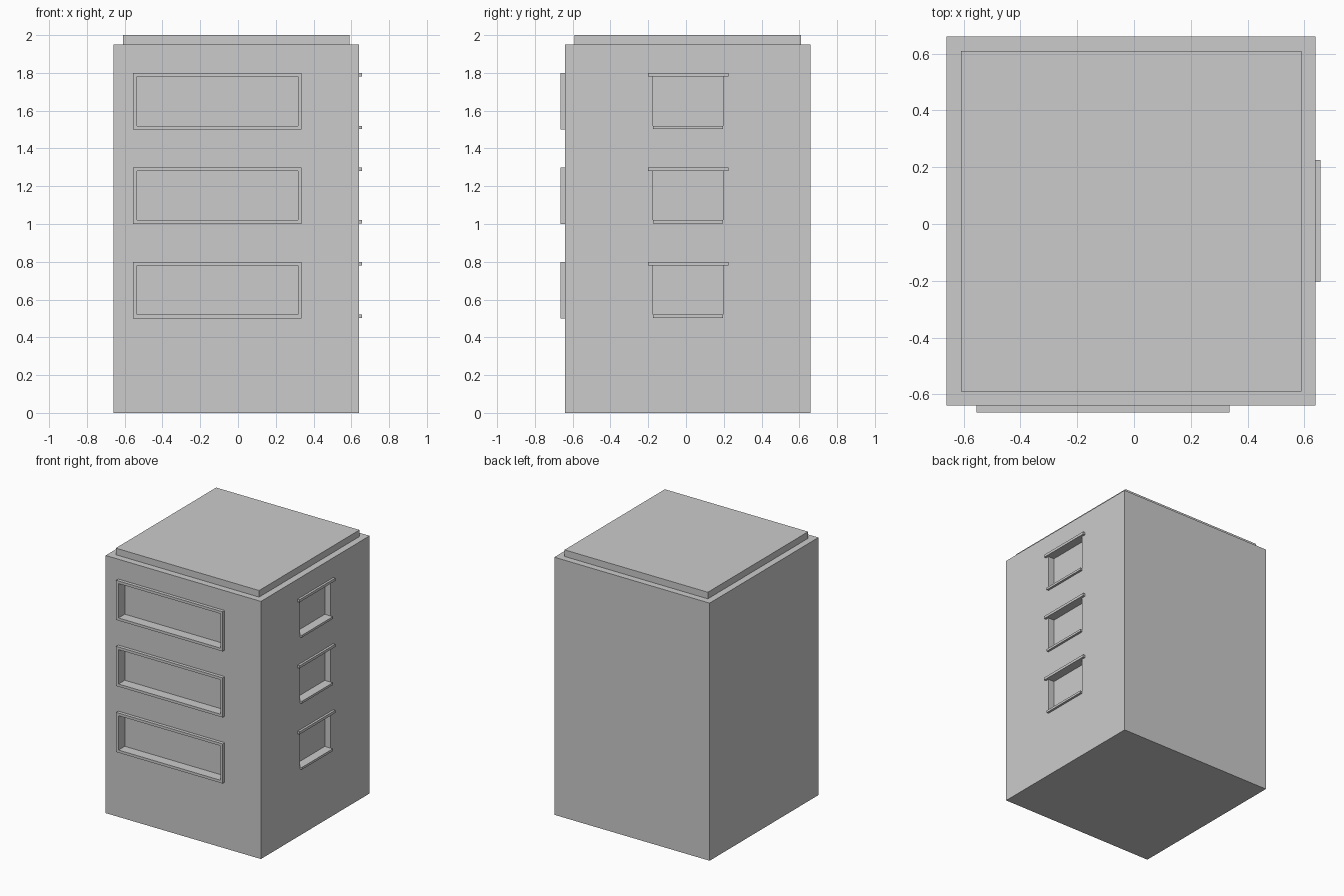
import bpy, bmesh
from mathutils import Matrix, Vector

if "Cube" in bpy.data.objects:
    bpy.data.objects.remove(bpy.data.objects["Cube"])


def finish(bm, name):
    bmesh.ops.recalc_face_normals(bm, faces=bm.faces)
    mesh = bpy.data.meshes.new(name)
    bm.to_mesh(mesh)
    bm.free()
    obj = bpy.data.objects.new(name, mesh)
    bpy.context.collection.objects.link(obj)
    return obj


def add_box(bm, lo, hi):
    lo, hi = Vector(lo), Vector(hi)
    m = Matrix.Translation((lo + hi) / 2) @ Matrix.Diagonal((*(hi - lo), 1))
    bmesh.ops.create_cube(bm, size=1, matrix=m)


def box(name, lo, hi):
    bm = bmesh.new()
    add_box(bm, lo, hi)
    return finish(bm, name)


def frame(name, x0, x1, z0, z1, y0, y1, t):
    """Rectangular window surround with bar thickness t."""
    bm = bmesh.new()
    loops = []
    for y, i in ((y0, 0), (y0, t), (y1, t), (y1, 0)):
        pts = ((x0 + i, z0 + i), (x1 - i, z0 + i), (x1 - i, z1 - i), (x0 + i, z1 - i))
        loops.append([bm.verts.new((x, y, z)) for x, z in pts])
    for k in range(4):
        a, b = loops[k], loops[(k + 1) % 4]
        for j in range(4):
            n = (j + 1) % 4
            bm.faces.new((a[j], a[n], b[n], b[j]))
    return finish(bm, name)


FLOORS = (0.5, 1.0, 1.5)
H, T = 0.30, 0.02           # window height, trim thickness
RIGHT, FRONT = 0.64, -0.64  # wall planes
DEPTH = 0.05                # recess depth

# Main block and roof slab
body = box("building_body", (-0.66, FRONT, 0), (RIGHT, 0.66, 1.95))
box("roof_slab", (-0.61, -0.59, 1.95), (0.59, 0.61, 2.0))

# Window recesses cut into the front and right walls
bm = bmesh.new()
for z in FLOORS:
    add_box(bm, (-0.555 + T, FRONT - 0.1, z + T), (0.337 - T, FRONT + DEPTH, z + H - T))
    add_box(bm, (RIGHT - DEPTH, -0.175, z + T), (RIGHT + 0.1, 0.195, z + H - T))
cutter = finish(bm, "recess_cutter")
mod = body.modifiers.new("recesses", 'BOOLEAN')
mod.operation = 'DIFFERENCE'
mod.solver = 'EXACT'
mod.object = cutter
bpy.context.view_layer.objects.active = body
bpy.ops.object.modifier_apply(modifier=mod.name)
bpy.data.objects.remove(cutter)

# Front surrounds, side lintels and sills
for n, z in enumerate(FLOORS, 1):
    frame(f"front_window_frame_{n}", -0.555, 0.337, z, z + H, FRONT - 0.025, FRONT, T)
    box(f"side_lintel_{n}", (RIGHT, -0.202, z + H - T), (RIGHT + 0.017, 0.225, z + H))
    box(f"side_sill_{n}", (RIGHT, -0.175, z + 0.003), (RIGHT + 0.017, 0.195, z + T))
